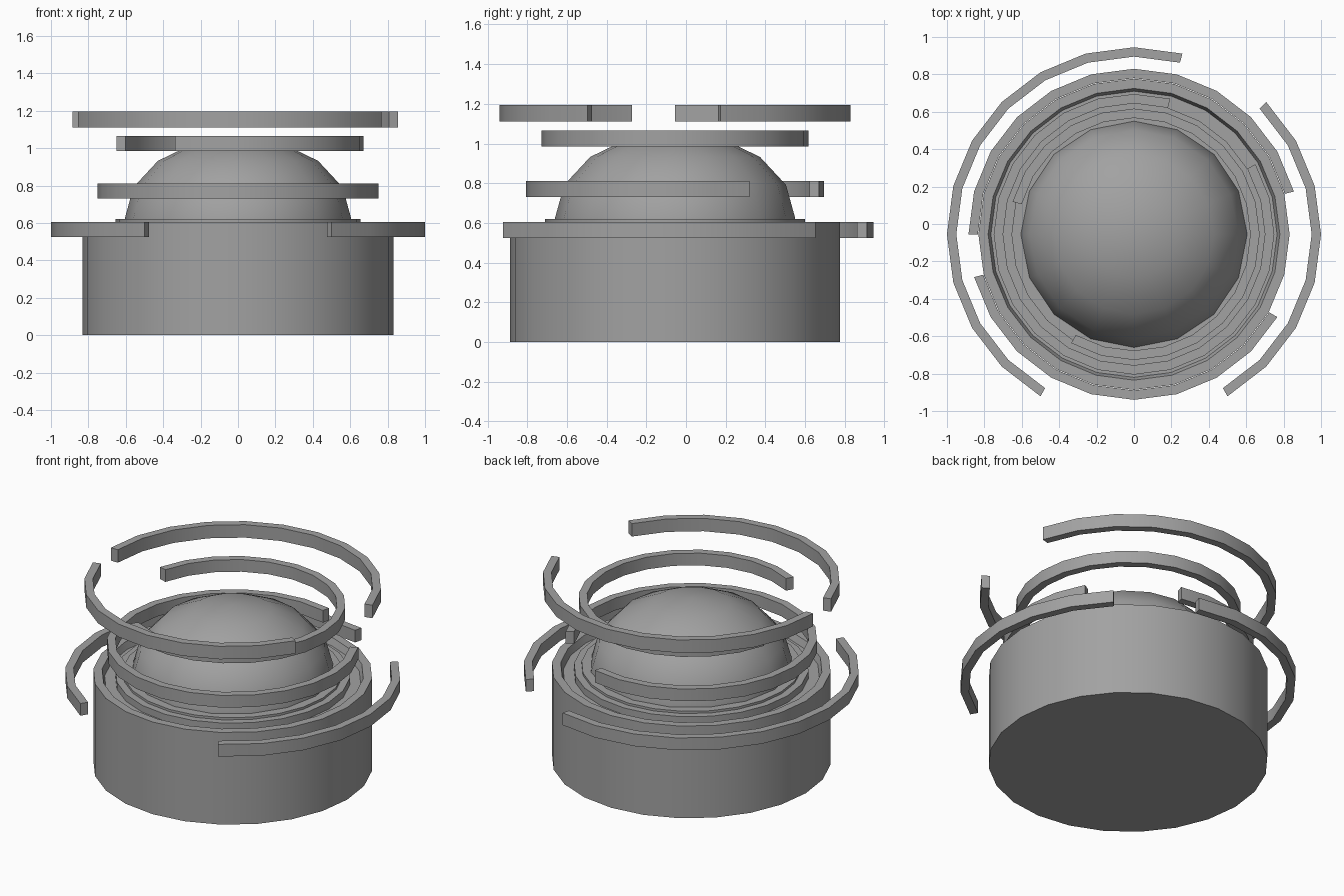
import bpy, bmesh, math

if "Cube" in bpy.data.objects:
    bpy.data.objects.remove(bpy.data.objects["Cube"])

CY = -0.055          # shared axis of all parts
SEG = 24             # sides of the base and rings

gray = bpy.data.materials.new("plain gray")
gray.diffuse_color = (0.36, 0.36, 0.36, 1)
gray.use_nodes = True
gray.node_tree.nodes["Principled BSDF"].inputs["Base Color"].default_value = gray.diffuse_color


def finish(bm, name):
    bmesh.ops.recalc_face_normals(bm, faces=bm.faces)
    mesh = bpy.data.meshes.new(name)
    bm.to_mesh(mesh)
    bm.free()
    ob = bpy.data.objects.new(name, mesh)
    ob.location = (0, CY, 0)
    bpy.context.collection.objects.link(ob)
    mesh.materials.append(gray)
    bpy.ops.object.select_all(action='DESELECT')
    ob.select_set(True)
    bpy.context.view_layer.objects.active = ob
    bpy.ops.object.shade_smooth_by_angle(angle=math.radians(32))
    return ob


def lathe(name, profile, sides):
    """Turn an (r, z) profile around the vertical axis."""
    bm = bmesh.new()
    verts = [bm.verts.new((r, 0, z)) for r, z in profile]
    edges = [bm.edges.new(p) for p in zip(verts, verts[1:])]
    bmesh.ops.spin(bm, geom=verts + edges, cent=(0, 0, 0), axis=(0, 0, 1),
                   angle=math.tau, steps=sides, use_duplicate=False)
    bmesh.ops.remove_doubles(bm, verts=bm.verts, dist=1e-4)
    return finish(bm, name)


def arc(name, radius, z0, z1, start, end, width=0.05):
    """Open ring of rectangular section between two angles in degrees."""
    bm = bmesh.new()
    steps = round((end - start) / (360 / SEG))
    rows = []
    for i in range(steps + 1):
        a = math.radians(start + i * 360 / SEG)
        rows.append([bm.verts.new((r * math.cos(a), r * math.sin(a), z))
                     for r, z in ((radius, z0), (radius, z1),
                                  (radius - width, z1), (radius - width, z0))])
    for p, q in zip(rows, rows[1:]):
        for k in range(4):
            n = (k + 1) % 4
            bm.faces.new((p[k], q[k], q[n], p[n]))
    bm.faces.new(rows[0])
    bm.faces.new(rows[-1])
    return finish(bm, name)


# Drum base with a raised lip, a groove and a central plate
lathe("base", [(0, 0), (0.832, 0), (0.832, 0.605), (0.78, 0.605), (0.765, 0.56),
               (0.70, 0.56), (0.70, 0.605), (0.655, 0.605), (0.655, 0.62), (0, 0.62)], SEG)

# Flattened dome
R, H, Z = 0.605, 0.435, 0.625
dome = [(R, 0.615)]
dome += [(R * math.cos(math.radians(a)), Z + H * math.sin(math.radians(a)))
         for a in (0, 22.5, 45, 67.5)]
lathe("dome", dome + [(0, Z + H)], 16)

# Floating broken rings
arc("low_ring_left", 1.0, 0.525, 0.605, 75, 240)
arc("low_ring_right", 1.0, 0.525, 0.605, -60, 45)
arc("middle_ring", 0.75, 0.73, 0.81, 75, 390)
arc("upper_ring", 0.672, 0.985, 1.065, -120, 165)
arc("top_ring_back", 0.885, 1.11, 1.195, 15, 180)
arc("top_ring_front", 0.885, 1.11, 1.195, 195, 330)
